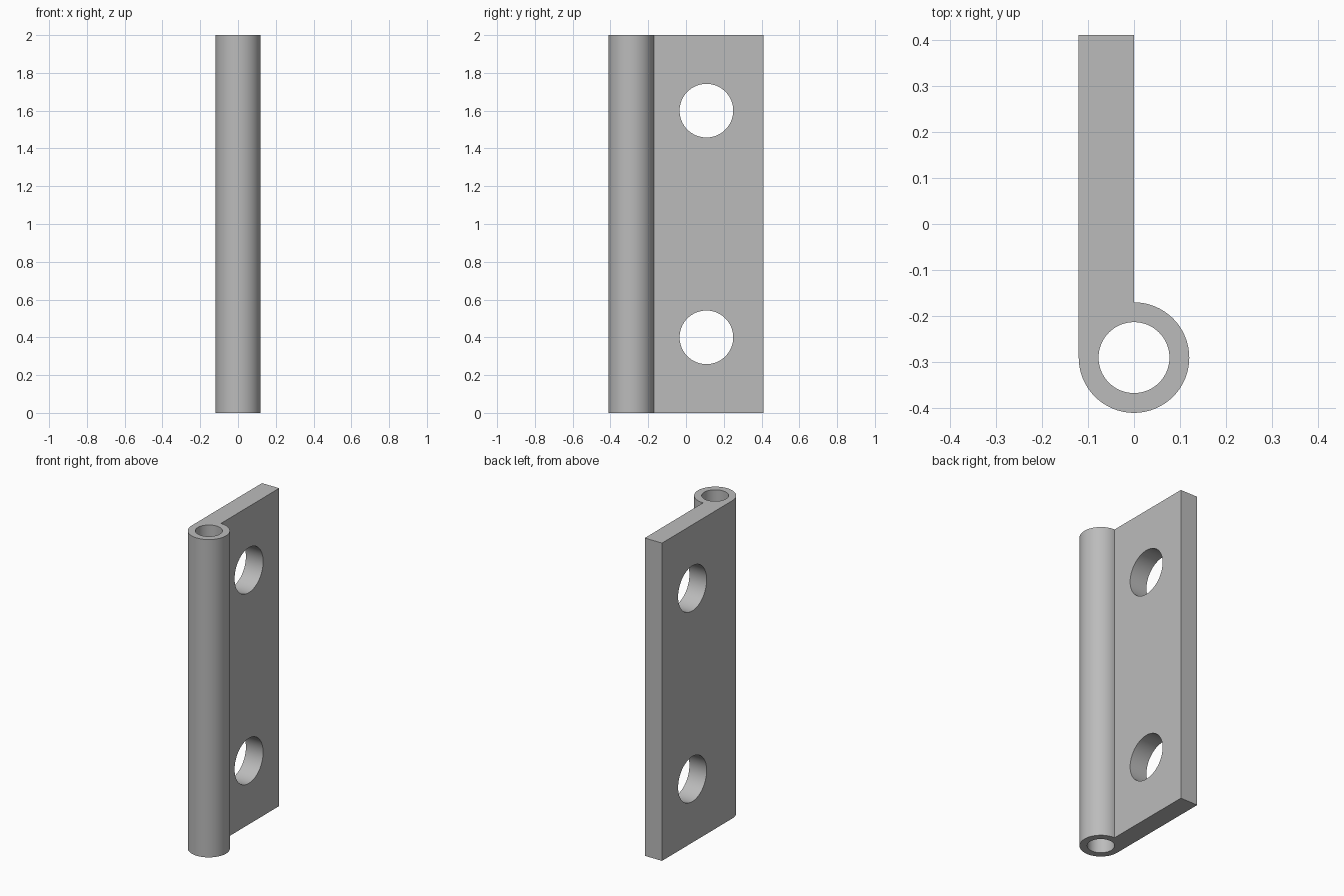
import bpy
import bmesh
from math import cos, sin, pi
from mathutils import Matrix, Vector

HEIGHT = 2.0
BARREL_Y, BARREL_R, BORE_R = -0.29, 0.12, 0.077
BACK_Y = 0.41
HOLE_Y, HOLE_R = 0.108, 0.142
ARC_STEPS = 48

cube = bpy.data.objects.get("Cube")
if cube:
    bpy.data.objects.remove(cube, do_unlink=True)

steel = bpy.data.materials.new("grey steel")
steel.use_nodes = True
steel.diffuse_color = (0.5, 0.5, 0.5, 1)
steel.node_tree.nodes["Principled BSDF"].inputs["Base Color"].default_value = (0.5, 0.5, 0.5, 1)


def add_object(name, bm):
    mesh = bpy.data.meshes.new(name)
    bmesh.ops.recalc_face_normals(bm, faces=bm.faces)
    bm.to_mesh(mesh)
    bm.free()
    mesh.materials.append(steel)
    obj = bpy.data.objects.new(name, mesh)
    bpy.context.collection.objects.link(obj)
    return obj


def add_cutter(name, radius, depth, location, axis):
    bm = bmesh.new()
    turn = Vector((0, 0, 1)).rotation_difference(Vector(axis)).to_matrix().to_4x4()
    bmesh.ops.create_cone(bm, cap_ends=True, segments=64, radius1=radius, radius2=radius,
                          depth=depth, matrix=Matrix.Translation(location) @ turn)
    obj = add_object(name, bm)
    obj.hide_render = True
    return obj


# Hinge leaf: three quarters of a barrel running tangent into a flat plate
profile = [(-BARREL_R, BACK_Y), (0, BACK_Y)]
for i in range(ARC_STEPS + 1):
    a = pi / 2 - 1.5 * pi * i / ARC_STEPS
    profile.append((BARREL_R * cos(a), BARREL_Y + BARREL_R * sin(a)))
bm = bmesh.new()
base = bm.faces.new([bm.verts.new((x, y, 0)) for x, y in profile])
top = bmesh.ops.extrude_face_region(bm, geom=[base], use_keep_orig=True)
bmesh.ops.translate(bm, vec=(0, 0, HEIGHT),
                    verts=[v for v in top["geom"] if isinstance(v, bmesh.types.BMVert)])
leaf = add_object("hinge_leaf", bm)

# Pin bore and the two mounting holes
cutters = [add_cutter("pin_bore_cutter", BORE_R, HEIGHT + 0.2, (0, BARREL_Y, HEIGHT / 2), (0, 0, 1))]
for z in (0.4, 1.6):
    cutters.append(add_cutter("mounting_hole_cutter", HOLE_R, 0.4, (-BARREL_R / 2, HOLE_Y, z), (1, 0, 0)))

bpy.ops.object.select_all(action="DESELECT")
leaf.select_set(True)
bpy.context.view_layer.objects.active = leaf
for cutter in cutters:
    mod = leaf.modifiers.new("cut", "BOOLEAN")
    mod.operation = "DIFFERENCE"
    mod.solver = "EXACT"
    mod.object = cutter
    bpy.ops.object.modifier_apply(modifier=mod.name)
    bpy.data.objects.remove(cutter, do_unlink=True)

# Smooth barrel and holes, flat plate faces
bpy.ops.object.shade_smooth_by_angle(angle=pi / 6)
for face in leaf.data.polygons:
    if face.area > 0.05:
        face.use_smooth = False
